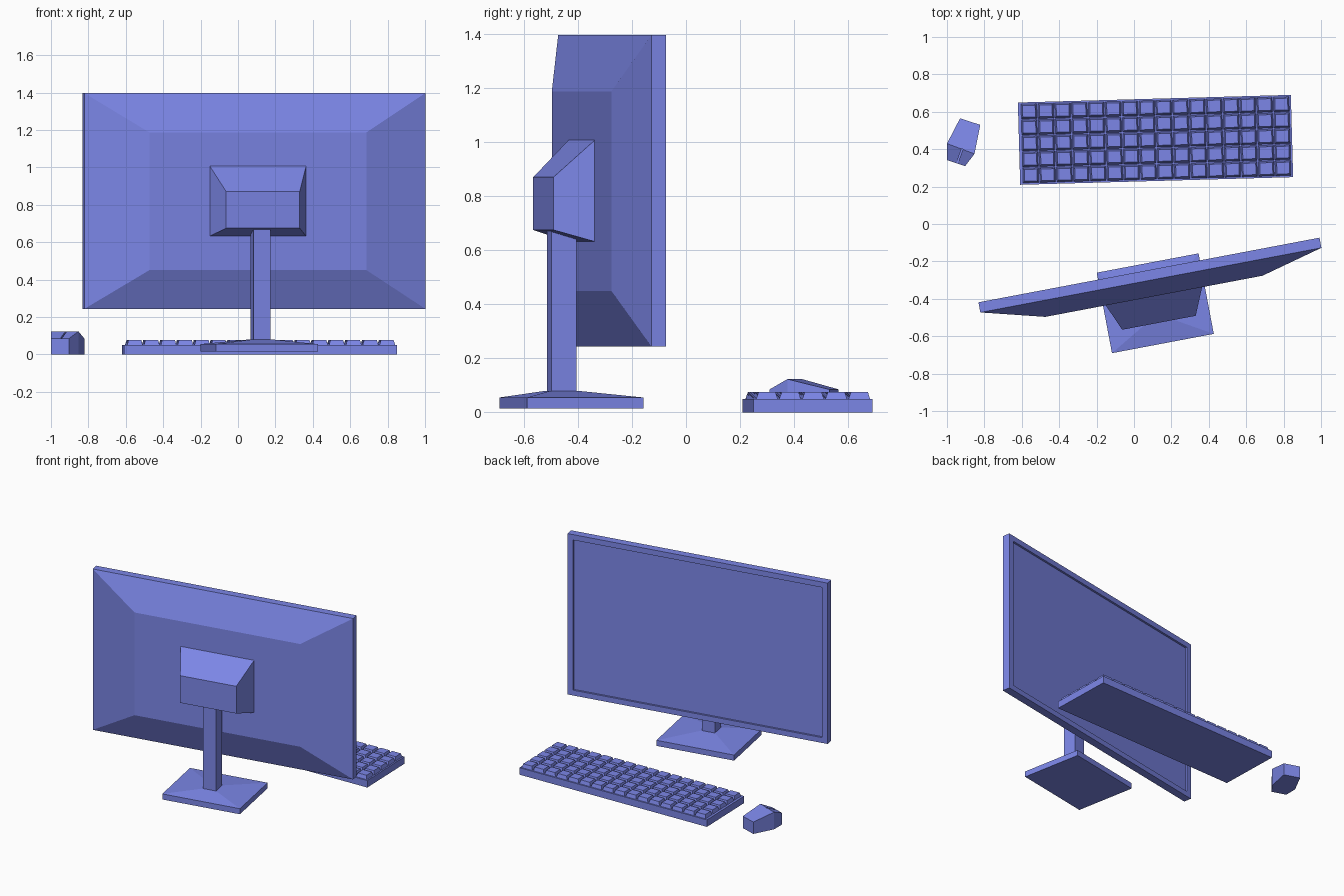
import bpy, bmesh, math
from mathutils import Matrix

if "Cube" in bpy.data.objects:
    bpy.data.objects.remove(bpy.data.objects["Cube"])

blue = bpy.data.materials.new("blue_plastic")
blue.diffuse_color = (0.2, 0.24, 0.8, 1)
blue.use_nodes = True
blue.node_tree.nodes["Principled BSDF"].inputs["Base Color"].default_value = blue.diffuse_color


def rect_xz(hw, z0, z1, y):
    return [(-hw, y, z0), (hw, y, z0), (hw, y, z1), (-hw, y, z1)]


def rect_xy(cx, cy, hx, hy, z):
    return [(cx - hx, cy - hy, z), (cx + hx, cy - hy, z), (cx + hx, cy + hy, z), (cx - hx, cy + hy, z)]


def loft(bm, rings):
    """Bridge matching rings and cap both ends."""
    loops = [[bm.verts.new(p) for p in r] for r in rings]
    for a, b in zip(loops, loops[1:]):
        for i in range(len(a)):
            j = (i + 1) % len(a)
            bm.faces.new((a[i], a[j], b[j], b[i]))
    bm.faces.new(loops[0])
    bm.faces.new(loops[-1])


def make(name, solids, frame=Matrix()):
    bm = bmesh.new()
    for rings in solids:
        loft(bm, rings)
    bmesh.ops.recalc_face_normals(bm, faces=bm.faces)
    me = bpy.data.meshes.new(name)
    bm.to_mesh(me)
    bm.free()
    me.materials.append(blue)
    ob = bpy.data.objects.new(name, me)
    ob.matrix_world = frame
    bpy.context.collection.objects.link(ob)
    return ob


def frame_at(x, y, degrees):
    return Matrix.Translation((x, y, 0)) @ Matrix.Rotation(math.radians(degrees), 4, 'Z')


# Monitor: recessed screen, bezel, thin rim and tapered back
mon = frame_at(0.08, -0.246, 10.73)
make("monitor_panel", [[
    rect_xz(0.888, 0.281, 1.358, -0.014),
    rect_xz(0.888, 0.281, 1.358, 0),
    rect_xz(0.928, 0.243, 1.397, 0),
    rect_xz(0.928, 0.243, 1.397, -0.055),
    rect_xz(0.591, 0.45, 1.187, -0.143)]], mon)

# Stand: housing, column and sloped foot
make("stand_housing", [[
    rect_xz(0.262, 0.632, 1.007, -0.143),
    rect_xz(0.2, 0.675, 0.87, -0.287)]], mon)
make("stand_column", [[
    rect_xy(0, -0.218, 0.046, 0.047, 0.07),
    rect_xy(0, -0.218, 0.046, 0.047, 0.7)]], mon)
make("stand_base", [[
    rect_xy(0, -0.181, 0.277, 0.219, 0.015),
    rect_xy(0, -0.181, 0.277, 0.219, 0.055),
    rect_xy(0, -0.218, 0.05, 0.05, 0.08)]], mon)

# Keyboard: slab and grid of tapered keys
kb = frame_at(0.115, 0.45, 1.6)
make("keyboard_body", [[rect_xy(0, 0, 0.73, 0.22, 0), rect_xy(0, 0, 0.73, 0.22, 0.05)]], kb)
keys = []
for col in range(16):
    for row in range(5):
        x, y = (col - 7.5) * 0.09 + 0.003, (row - 2) * 0.0855
        keys.append([rect_xy(x, y, 0.043, 0.041, 0.046),
                     rect_xy(x, y + 0.001, 0.034, 0.031, 0.076)])
make("keyboard_keys", keys, kb)

# Mouse: faceted cross-sections from back to front
mouse = make("mouse_body", [[
    [(a[0], a[1], 0), (b[0], b[1], 0), (b[0], b[1], z), (a[0], a[1], z)]
    for a, b, z in (((-0.93, 0.565), (-0.822, 0.53), 0.085),
                    ((-1.0, 0.43), (-0.853, 0.375), 0.123),
                    ((-1.0, 0.342), (-0.903, 0.309), 0.085))]])

# Groove between the mouse buttons
groove = make("mouse_groove_cutter", [[rect_xy(0, 0, 0.004, 0.05, 0.085),
                                       rect_xy(0, 0, 0.004, 0.05, 0.2)]],
              frame_at(-0.935, 0.355, -20))
groove.hide_render = True
groove.hide_viewport = True
cut = mouse.modifiers.new("groove", 'BOOLEAN')
cut.operation = 'DIFFERENCE'
cut.object = groove
